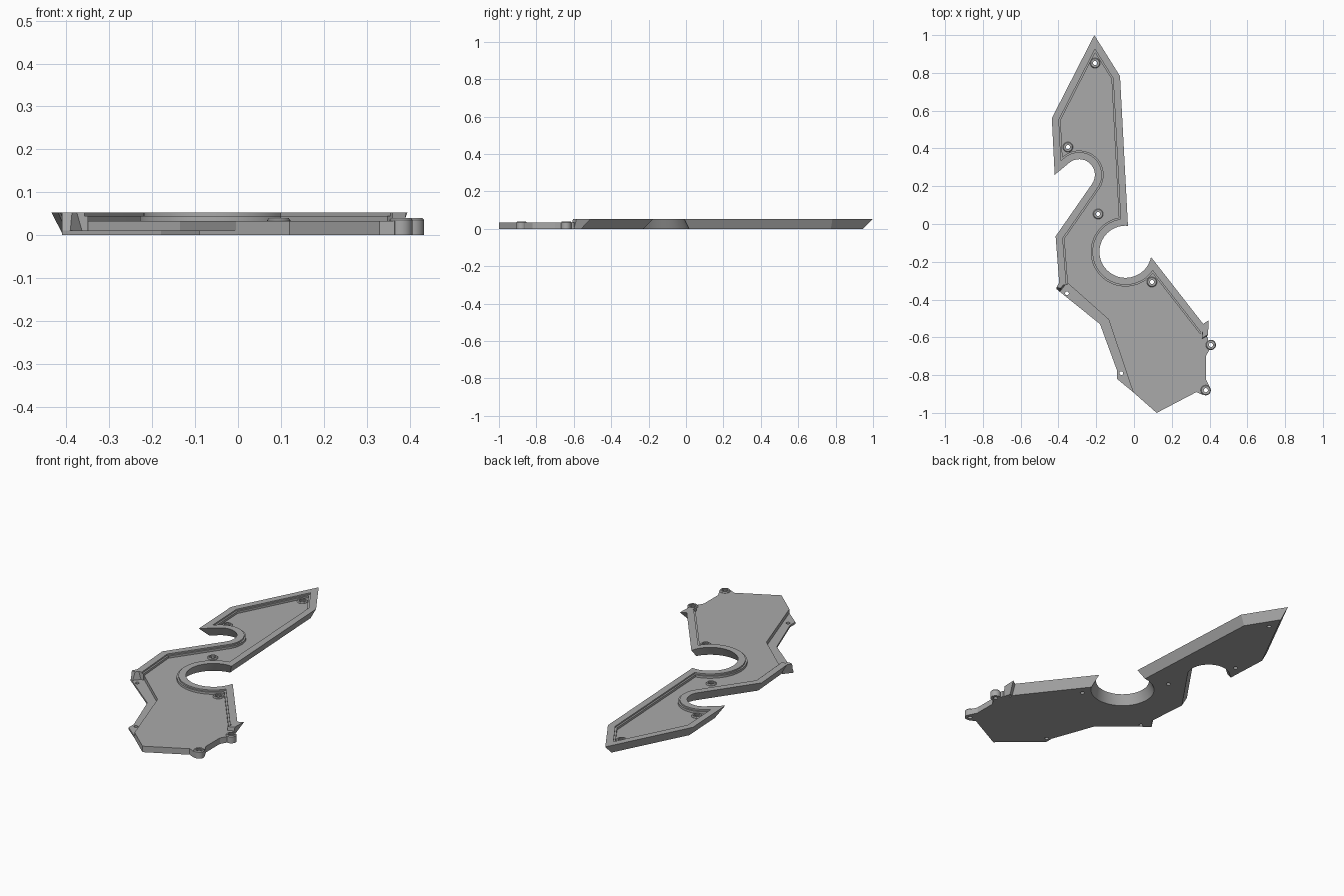
import bpy, bmesh, math
from mathutils import Vector as V

if "Cube" in bpy.data.objects:
    bpy.data.objects.remove(bpy.data.objects["Cube"], do_unlink=True)

grey = bpy.data.materials.new("mid_grey")
grey.use_nodes = True
grey.diffuse_color = (0.4, 0.4, 0.4, 1)
grey.node_tree.nodes["Principled BSDF"].inputs["Base Color"].default_value = (0.4, 0.4, 0.4, 1)


def loft(name, rings, smooth=False, cyclic=False):
    """Skin a list of closed rings, capping both ends unless cyclic."""
    bm = bmesh.new()
    loops = [[bm.verts.new(p) for p in ring] for ring in rings]
    pairs = list(zip(loops, loops[1:] + loops[:1])) if cyclic else list(zip(loops, loops[1:]))
    for a, b in pairs:
        for i in range(len(a)):
            j = (i + 1) % len(a)
            bm.faces.new((a[i], a[j], b[j], b[i]))
    if not cyclic:
        bm.faces.new(loops[0])
        bm.faces.new(loops[-1])
    bmesh.ops.recalc_face_normals(bm, faces=bm.faces)
    mesh = bpy.data.meshes.new(name)
    bm.to_mesh(mesh)
    bm.free()
    mesh.materials.append(grey)
    ob = bpy.data.objects.new(name, mesh)
    bpy.context.collection.objects.link(ob)
    if smooth:
        bpy.ops.object.select_all(action='DESELECT')
        ob.select_set(True)
        bpy.context.view_layer.objects.active = ob
        bpy.ops.object.shade_smooth_by_angle(angle=math.radians(20))
    return ob


def prism(name, bottom, z0, z1, top=None):
    return loft(name, [[(*p, z0) for p in bottom], [(*p, z1) for p in top or bottom]])


def circle(c, r, n=24):
    return [(c[0] + r * math.cos(math.tau * i / n), c[1] + r * math.sin(math.tau * i / n)) for i in range(n)]


def left(a, b):
    u = (b - a).normalized()
    return V((-u.y, u.x))


def arc(c, r, a0, a1, n):
    return [c + r * V((math.cos(a0 + (a1 - a0) * i / n), math.sin(a0 + (a1 - a0) * i / n))) for i in range(n + 1)]


# Outer edge of the raised rim: a straight run, a round cut-out, then the long arm
START, TIP = V((0.385, -0.553)), V((0.09, -0.175))
HOLE, HOLE_R = V((-0.045, -0.147)), 0.138
NOTCH, NOTCH_R = V((-0.29, 0.26)), 0.083
ARM = [V(p) for p in ((-0.032, -0.01), (-0.074, 0.783), (-0.21, 1.0), (-0.435, 0.56), (-0.42, 0.26))]
ARM += arc(NOTCH, NOTCH_R, math.radians(130), math.radians(-35), 16)
ARM += [V((-0.415, -0.065)), V((-0.395, -0.325))]


def meet(a, b, d, sign):
    """Where the edge a-b, moved inward by d, crosses the enlarged cut-out."""
    u, n = (b - a).normalized(), left(a, b)
    p = a + n * d
    foot = p + u * (HOLE - p).dot(u)
    return foot + u * sign * math.sqrt((HOLE_R + d) ** 2 - (foot - HOLE).length_squared)


def outline(d):
    """The rim path moved inward by d."""
    first, last = meet(START, TIP, d, -1), meet(ARM[0], ARM[1], d, 1)
    a0 = math.atan2(*(first - HOLE).yx)
    a1 = math.atan2(*(last - HOLE).yx) - math.tau
    path = [START + left(START, TIP) * d] + arc(HOLE, HOLE_R + d, a0, a1, 36)
    for a, b, c in zip(ARM, ARM[1:], ARM[2:]):
        n, m = left(a, b), left(b, c)
        path.append(b + (n + m) * d / (1 + n.dot(m)))
    return path + [ARM[-1] + left(ARM[-2], ARM[-1]) * d]


# Rim: flared outer wall, flat top and a small inner step
section = [(0.027, 0), (0, 0.053), (0.037, 0.053), (0.037, 0.045), (0.046, 0.045), (0.046, 0)]
tracks = [[(*p, z) for p in outline(d)] for d, z in section]
loft("rim", list(zip(*tracks)), smooth=True)

# Floor plate and the lower ledge along its front right edge
inner_edge = [(-0.355, -0.31), (-0.135, -0.505), (-0.005, -0.89)]
front_edge = [(0.12, -1.0), (0.33, -0.89), (0.365, -0.905), (0.4, -0.86), (0.38, -0.82),
              (0.38, -0.7), (0.4, -0.665), (0.39, -0.6)]
floor = prism("floor_plate", [tuple(p) for p in outline(0.04)] + inner_edge + front_edge, 0, 0.033)
ledge = prism("ledge", [(-0.375, -0.31), (-0.41, -0.345), (-0.18, -0.53), (-0.09, -0.775),
                        (-0.09, -0.82)] + inner_edge[::-1], 0, 0.011)

# Wall ends: a sloped stop on the right and a pointed fin on the left
prism("right_wall_end", [(-0.41, -0.345), (-0.375, -0.3), (-0.357, -0.317), (-0.392, -0.36)], 0, 0.053,
      [(-0.41, -0.335), (-0.385, -0.29), (-0.36, -0.3), (-0.387, -0.34)])
prism("left_fin", [(0.36, -0.56), (0.375, -0.56), (0.385, -0.6), (0.36, -0.61)], 0, 0.053,
      [(0.365, -0.53), (0.395, -0.51), (0.392, -0.585), (0.36, -0.605)])

# Screw bosses and the holes through the plates
bosses = [(-0.206, 0.852), (-0.35, 0.407), (-0.19, 0.053), (0.095, -0.307), (0.407, -0.64), (0.38, -0.88)]
ledge_holes = [(-0.355, -0.367), (-0.067, -0.79)]


def drill(ob, centres, r):
    for c in centres:
        cutter = prism("hole_cutter", circle(c, r), -0.1, 0.2)
        cutter.hide_render = True
        mod = ob.modifiers.new("hole", 'BOOLEAN')
        mod.operation, mod.solver, mod.object = 'DIFFERENCE', 'EXACT', cutter
        bpy.context.view_layer.objects.active = ob
        bpy.ops.object.modifier_apply(modifier=mod.name)
        bpy.data.objects.remove(cutter, do_unlink=True)


drill(floor, bosses, 0.02)
drill(ledge, ledge_holes, 0.01)
boss_profile = [(0.011, 0), (0.027, 0), (0.027, 0.035), (0.023, 0.04), (0.016, 0.04), (0.016, 0.034), (0.011, 0.034)]
for i, c in enumerate(bosses):
    loft(f"screw_boss_{i + 1}", [[(*p, z) for p in circle(c, r)] for r, z in boss_profile], True, cyclic=True)
